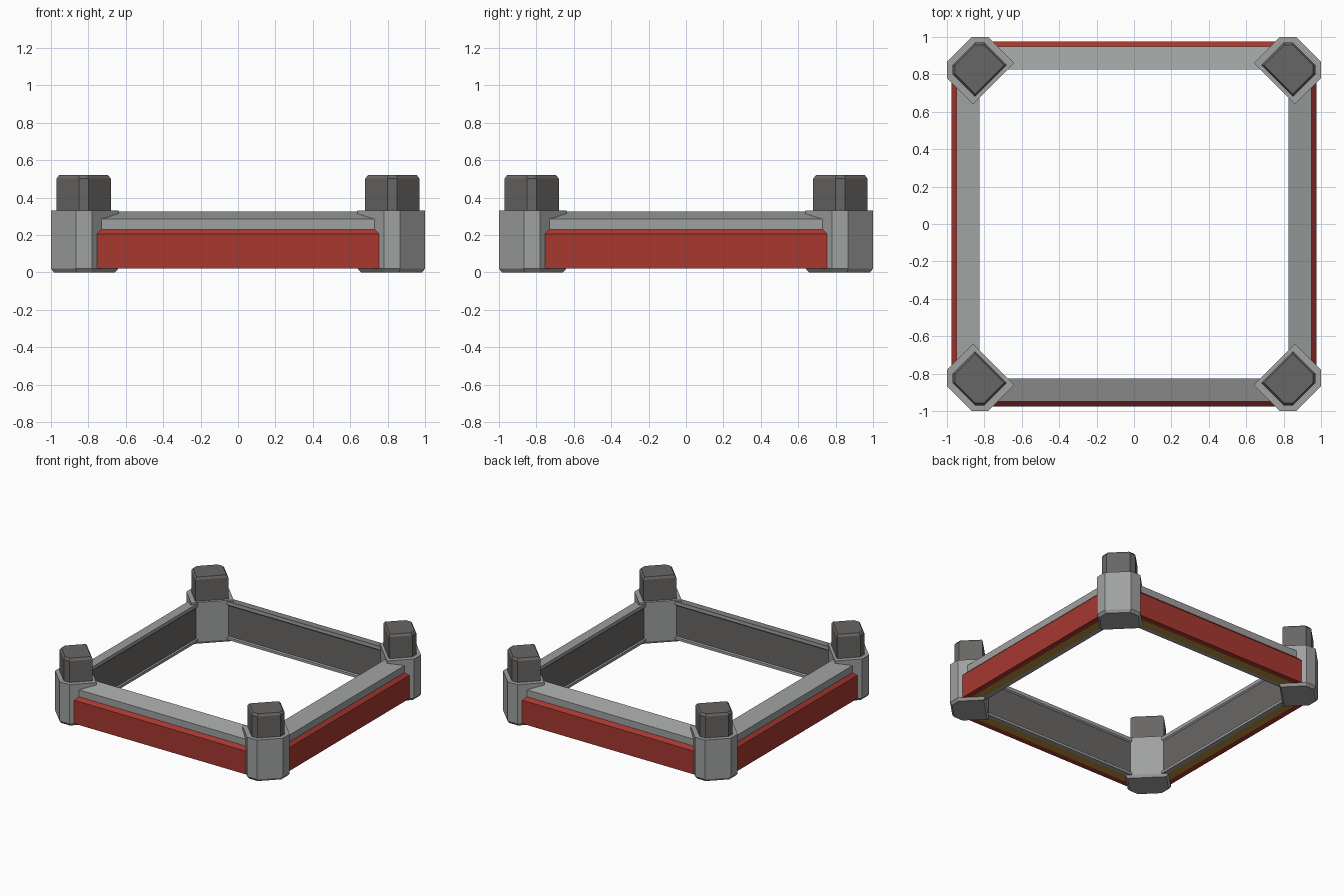
import bpy, bmesh, math
from mathutils import Matrix

if "Cube" in bpy.data.objects:
    bpy.data.objects.remove(bpy.data.objects["Cube"])


def material(name, rgb):
    m = bpy.data.materials.new(name)
    m.diffuse_color = (*rgb, 1)
    m.use_nodes = True
    m.node_tree.nodes["Principled BSDF"].inputs["Base Color"].default_value = m.diffuse_color
    return m


GREY = material("mid grey", (0.35, 0.355, 0.355))
DARK = material("dark grey", (0.14, 0.134, 0.13))
RED = material("red", (0.39, 0.04, 0.03))
GOLD = material("dark gold", (0.46, 0.27, 0.045))


def loft(name, rings, mat, angle):
    """Skin a stack of equal-length rings, cap the ends, turn about z."""
    bm = bmesh.new()
    loops = [[bm.verts.new(p) for p in ring] for ring in rings]
    n = len(loops[0])
    for a, b in zip(loops, loops[1:]):
        for i in range(n):
            j = (i + 1) % n
            bm.faces.new((a[i], a[j], b[j], b[i]))
    bm.faces.new(loops[0][::-1])
    bm.faces.new(loops[-1])
    bmesh.ops.transform(bm, matrix=Matrix.Rotation(angle, 4, 'Z'), verts=bm.verts)
    bmesh.ops.recalc_face_normals(bm, faces=bm.faces)
    me = bpy.data.meshes.new(name)
    bm.to_mesh(me)
    bm.free()
    me.materials.append(mat)
    ob = bpy.data.objects.new(name, me)
    bpy.context.collection.objects.link(ob)


def beam(name, profile, mat, angle, half=0.8):
    """Extrude an (outward distance, height) profile along the front side."""
    loft(name, [[(x, -d, z) for d, z in profile] for x in (-half, half)], mat, angle)


def post(name, outline, levels, mat, angle):
    """Stack an (x, y) outline; levels are (height, scale about its centre)."""
    c = 0.835
    loft(name, [[(c + (x - c) * s, -c + (y + c) * s, z) for x, y in outline]
                for z, s in levels], mat, angle)


# diagonal corner outlines, front right
POST = [(0.64, -0.86), (0.78, -1.0), (0.866, -1.0), (1.0, -0.866), (1.0, -0.78), (0.86, -0.64)]
PIN = [(0.68, -0.85), (0.80, -0.97), (0.85, -0.97), (0.97, -0.85), (0.97, -0.80), (0.85, -0.68)]

# side profiles
RAIL = [(0.95, 0.025), (0.95, 0.285), (0.825, 0.325), (0.825, 0.298), (0.838, 0.285),
        (0.838, 0.05), (0.825, 0.04), (0.825, 0.02), (0.86, 0.02), (0.86, 0.025)]
PANEL = [(0.93, 0.02), (0.975, 0.02), (0.975, 0.205), (0.945, 0.235), (0.93, 0.235)]
INNER = [(0.834, 0.047), (0.834, 0.289), (0.84, 0.289), (0.84, 0.047)]
STRIP = [(0.86, 0.02), (0.93, 0.02), (0.93, 0.027), (0.86, 0.027)]

for side, k in (("front", 0), ("right", 1), ("back", 2), ("left", 3)):
    a = k * math.pi / 2
    # sides
    beam(side + "_rail", RAIL, GREY, a)
    beam(side + "_outer_panel", PANEL, RED, a)
    beam(side + "_inner_panel", INNER, DARK, a)
    beam(side + "_underside_strip", STRIP, GOLD, a)
    # corner post and the peg on top of it
    post(side + "_corner_post", POST, [(0, 0.9), (0.02, 1), (0.332, 1)], GREY, a)
    post(side + "_corner_peg", PIN, [(0.32, 1), (0.502, 1), (0.52, 0.9)], DARK, a)
